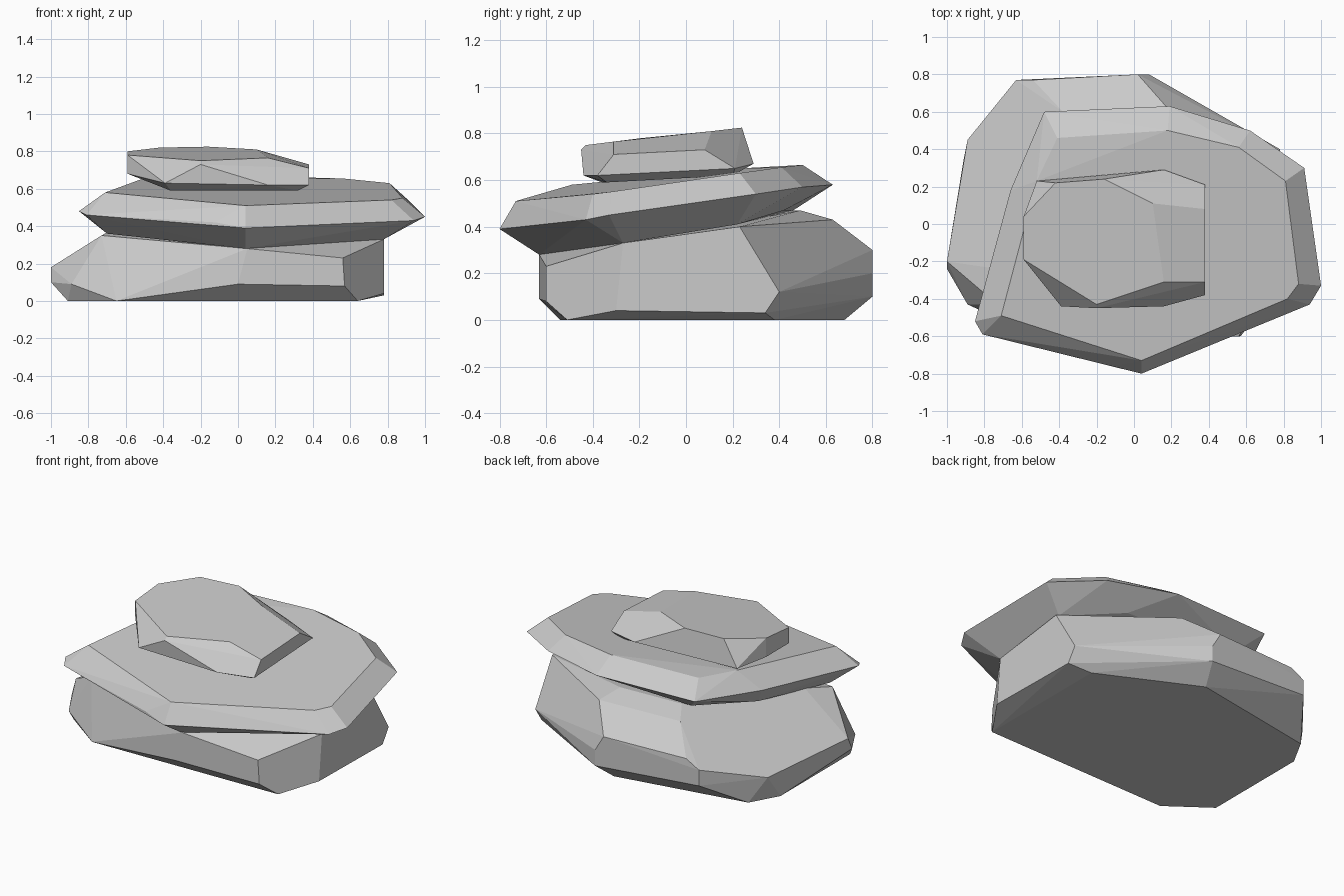
import bpy, bmesh, math


def rock(name, corners):
    """Flat-faced boulder: the convex hull around a few corner points."""
    bm = bmesh.new()
    for c in corners:
        bm.verts.new(c)
    res = bmesh.ops.convex_hull(bm, input=bm.verts)
    inner = [g for g in res["geom_interior"] if isinstance(g, bmesh.types.BMVert)]
    bmesh.ops.delete(bm, geom=inner, context='VERTS')
    # merge nearly coplanar triangles into broad facets
    bmesh.ops.dissolve_limit(bm, angle_limit=math.radians(4),
                             verts=bm.verts, edges=bm.edges)
    bmesh.ops.recalc_face_normals(bm, faces=bm.faces)
    me = bpy.data.meshes.new(name)
    bm.to_mesh(me)
    bm.free()
    bpy.context.collection.objects.link(bpy.data.objects.new(name, me))


# bottom boulder: flat footprint, widest belt, then shoulders
rock("base_rock", [
    (.03, .68, 0), (.64, .38, 0), (.64, -.51, 0), (-.36, -.54, 0), (-.65, -.54, 0),
    (-.91, -.35, 0), (-.91, .35, 0), (-.81, .53, 0),
    (0, -.63, .09), (.57, -.60, .08), (.78, -.30, .04), (.78, .34, .03), (.78, .40, .12),
    (.08, .80, .20), (.08, .80, .10), (-.63, .77, .15), (-.89, .45, .15),
    (-1, -.24, .10), (-1, -.20, .18), (-.89, -.43, .09),
    (.02, .80, .30), (-.54, .77, .30), (-.63, .77, .25),
    (.05, -.63, .28), (.56, -.60, .23), (.78, -.27, .33), (.78, .23, .40),
    (-.73, -.43, .35), (.17, .63, .43), (-.38, .60, .43), (.12, .49, .47), (-.30, .47, .47),
    (-.66, -.25, .39)])

# middle slab: underside ring, sharp rim, top ring
rock("middle_slab", [
    (.04, -.63, .28), (-.10, -.62, .31), (-.70, -.45, .36), (.78, -.27, .33),
    (.75, .22, .41), (.40, .42, .47), (-.36, .46, .47), (-.58, .10, .42),
    (-.85, -.52, .48), (-.81, -.59, .46), (-.12, -.76, .42), (.04, -.80, .39),
    (.94, -.43, .43), (1, -.33, .45), (.91, .30, .54), (.62, .50, .57),
    (.19, .63, .58), (-.48, .60, .58), (-.66, .18, .54),
    (-.71, -.49, .58), (.04, -.73, .51), (.82, -.40, .54), (.88, -.32, .55),
    (.81, .23, .63), (.56, .41, .655), (.18, .50, .665), (-.41, .46, .66), (-.52, .23, .65)])

# small capstone
rock("top_rock", [
    (-.36, -.36, .59), (.32, -.34, .59), (.32, .20, .62), (-.40, .15, .62),
    (-.39, -.44, .63), (.16, -.44, .62), (.38, -.38, .62), (.38, .21, .65),
    (.16, .29, .67), (-.52, .23, .66), (-.59, .04, .68), (-.59, -.19, .68),
    (-.20, -.45, .73), (-.20, -.43, .75), (.16, -.31, .765), (.38, -.31, .71),
    (.38, .08, .73), (.10, .11, .81), (-.16, .24, .825), (-.42, .22, .82),
    (-.59, .04, .80), (-.59, -.19, .78)])
